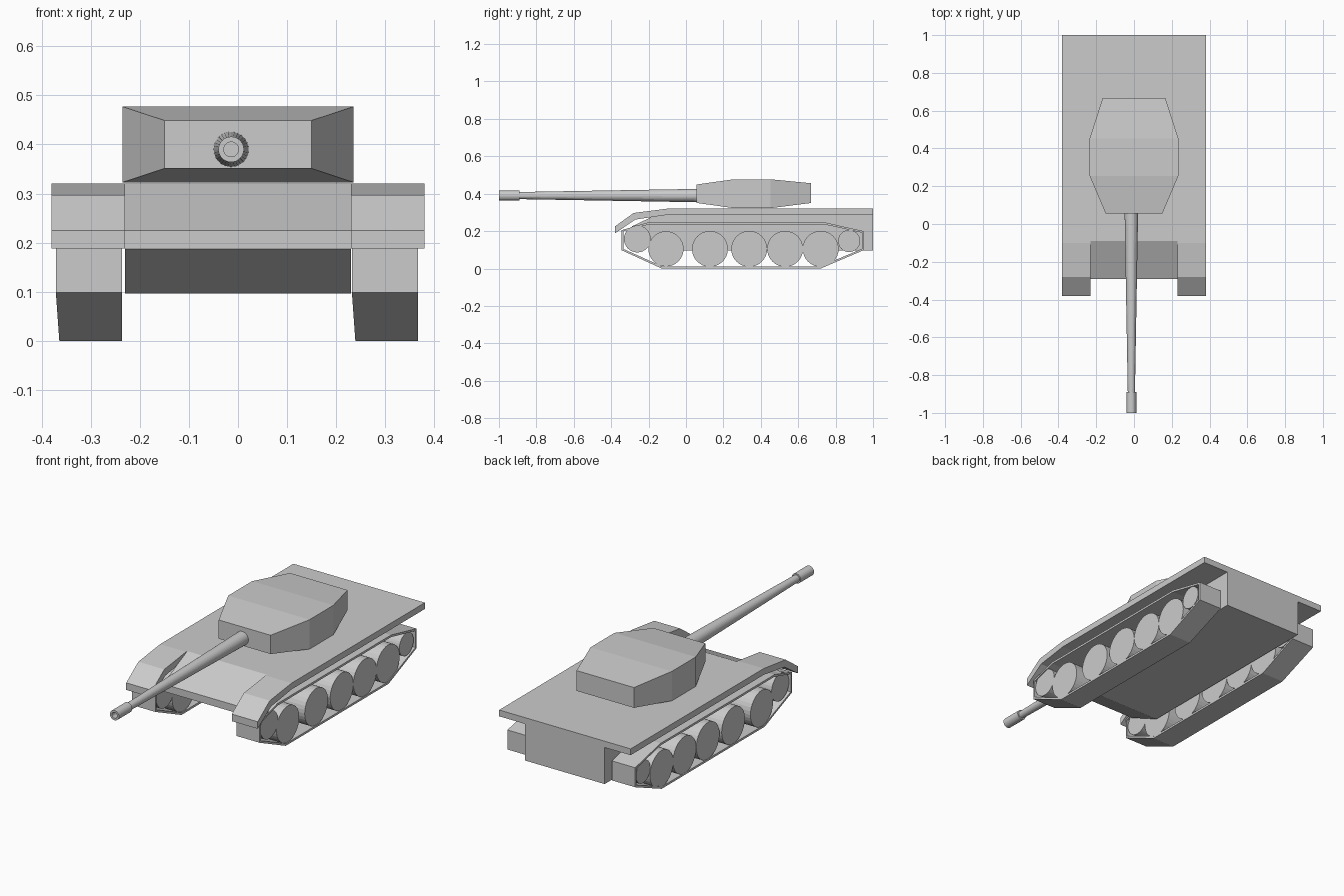
import bpy, bmesh, math

if "Cube" in bpy.data.objects:
    bpy.data.objects.remove(bpy.data.objects["Cube"])

paint = bpy.data.materials.new("plain grey")
paint.diffuse_color = (0.6, 0.6, 0.6, 1)
paint.use_nodes = True
paint.node_tree.nodes["Principled BSDF"].inputs["Base Color"].default_value = paint.diffuse_color


def make(name, verts, faces):
    me = bpy.data.meshes.new(name)
    me.from_pydata(verts, [], faces)
    bm = bmesh.new()
    bm.from_mesh(me)
    bmesh.ops.recalc_face_normals(bm, faces=bm.faces)
    bm.to_mesh(me)
    bm.free()
    me.materials.append(paint)
    ob = bpy.data.objects.new(name, me)
    bpy.context.collection.objects.link(ob)
    return ob


def extrude_x(name, profile, x0, x1):
    """Solid from a (y, z) side profile, spanning x0 to x1."""
    n = len(profile)
    verts = [(x, y, z) for x in (x0, x1) for y, z in profile]
    faces = [tuple(range(n)), tuple(range(n, 2 * n))]
    faces += [(i, (i + 1) % n, n + (i + 1) % n, n + i) for i in range(n)]
    return make(name, verts, faces)


def loft(name, rings, caps=True):
    """Join equal-length rings of points."""
    n = len(rings[0])
    verts = [p for r in rings for p in r]
    faces = [(k * n + i, k * n + (i + 1) % n, (k + 1) * n + (i + 1) % n, (k + 1) * n + i)
             for k in range(len(rings) - 1) for i in range(n)]
    if caps:
        faces += [tuple(range(n)), tuple(range(len(verts) - n, len(verts)))]
    return make(name, verts, faces)


def circle(r, n):
    return [(r * math.cos(2 * math.pi * i / n), r * math.sin(2 * math.pi * i / n)) for i in range(n)]


# Central hull with sloped nose
extrude_x("hull", [(1, 0.32), (-0.09, 0.32), (-0.29, 0.225), (-0.29, 0.187),
                   (-0.1, 0.096), (1, 0.096)], -0.23, 0.23)

# Side fenders with drooping front ends
fender = [(1, 0.32), (-0.1, 0.32), (-0.28, 0.297), (-0.38, 0.225),
          (-0.38, 0.188), (-0.27, 0.262), (-0.1, 0.287), (1, 0.287)]
for side, a, b in (("left", -0.38, -0.23), ("right", 0.23, 0.38)):
    extrude_x(side + "_fender", fender, a, b)

# Track bands (thin hollow loops) and wheels
outer = [(-0.345, 0.205), (-0.345, 0.098), (-0.13, 0.0), (0.72, 0.0),
         (0.95, 0.098), (0.95, 0.2), (0.74, 0.247), (-0.2, 0.247)]
inner = [(-0.335, 0.199), (-0.335, 0.105), (-0.127, 0.011), (0.717, 0.011),
         (0.94, 0.105), (0.94, 0.192), (0.739, 0.236), (-0.197, 0.236)]
wheels = [(-0.26, 0.158, 0.072), (-0.107, 0.105, 0.094), (0.128, 0.105, 0.096),
          (0.338, 0.105, 0.096), (0.53, 0.105, 0.096), (0.72, 0.105, 0.096),
          (0.872, 0.147, 0.059)]
for side, a, b in (("left", -0.371, -0.236), ("right", 0.232, 0.367)):
    n = len(outer)
    loops = [(a, outer), (b, outer), (b, inner), (a, inner)]
    # the inboard/outboard edge shifts slightly along the ground run
    verts = [(x + (0.007 if x == a and z < 0.05 else 0), y, z) for x, p in loops for y, z in p]
    faces = [(k * n + i, k * n + (i + 1) % n, (k + 1) % 4 * n + (i + 1) % n, (k + 1) % 4 * n + i)
             for k in range(4) for i in range(n)]
    make(side + "_track", verts, faces)
    for k, (y, z, r) in enumerate(wheels):
        loft(f"{side}_wheel_{k + 1}",
             [[(x, y + u, z + v) for u, v in circle(r, 32)] for x in (a + 0.008, b - 0.004)])

# Turret: four rectangular sections (y, half width, bottom, top)
loft("turret", [[(-w, y, lo), (w, y, lo), (w, y, hi), (-w, y, hi)] for y, w, lo, hi in (
    (0.055, 0.15, 0.351, 0.449), (0.255, 0.235, 0.323, 0.477),
    (0.452, 0.235, 0.323, 0.477), (0.667, 0.166, 0.35, 0.456))])

# Gun barrel with thicker muzzle and recessed bore
barrel = [(0.08, 0.036), (-0.89, 0.019), (-0.89, 0.026), (-1.0, 0.026),
          (-1.0, 0.015), (-0.93, 0.015)]
loft("gun_barrel", [[(-0.014 + u, y, 0.39 + v) for u, v in circle(r, 32)] for y, r in barrel])
